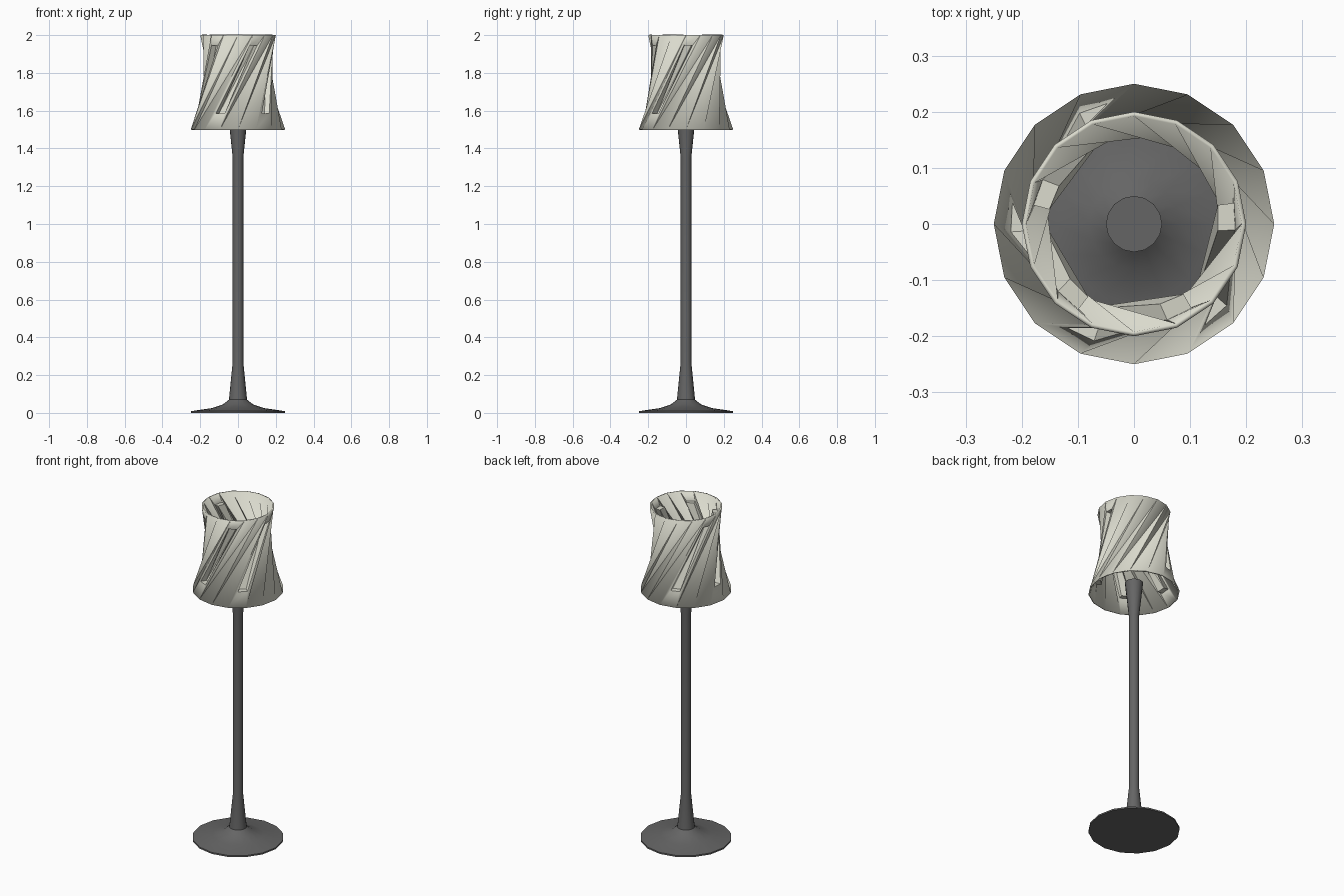
import bpy, bmesh, math
from mathutils import Vector

if "Cube" in bpy.data.objects:
    bpy.data.objects.remove(bpy.data.objects["Cube"])

SIDES = 16
STEP = 2 * math.pi / SIDES


def material(name, rgb):
    m = bpy.data.materials.new(name)
    m.diffuse_color = (*rgb, 1)
    m.use_nodes = True
    m.node_tree.nodes["Principled BSDF"].inputs["Base Color"].default_value = m.diffuse_color
    return m


def finish(bm, name, mat, angle):
    me = bpy.data.meshes.new(name)
    bm.to_mesh(me)
    bm.free()
    me.materials.append(mat)
    me.shade_smooth()
    me.set_sharp_from_angle(angle=math.radians(angle))
    ob = bpy.data.objects.new(name, me)
    bpy.context.collection.objects.link(ob)
    return ob


def ring(bm, r, z, turn=0):
    return [bm.verts.new((r * math.cos((i + turn) * STEP),
                          r * math.sin((i + turn) * STEP), z)) for i in range(SIDES)]


dark = material("dark grey metal", (0.13, 0.13, 0.13))
cream = material("cream shade", (0.70, 0.70, 0.61))

# Base and stem: one lathed profile with closed ends
profile = [(0.25, 0.0), (0.25, 0.009), (0.14, 0.025), (0.08, 0.045), (0.048, 0.07),
           (0.028, 0.27), (0.028, 1.35), (0.05, 1.56)]
bm = bmesh.new()
rings = [ring(bm, r, z) for r, z in profile]
for lo, hi in zip(rings, rings[1:]):
    for i in range(SIDES):
        j = (i + 1) % SIDES
        bm.faces.new((lo[i], lo[j], hi[j], hi[i]))
bm.faces.new(rings[0][::-1])
bm.faces.new(rings[-1])
finish(bm, "base_and_stem", dark, 40)

# Twisted shade: the top ring is turned three steps against the bottom ring
SLOTS = (4, 7, 10, 13)
DEPTH = 0.033
bm = bmesh.new()
bot = ring(bm, 0.25, 1.5)
top = ring(bm, 0.20, 2.0, 3)
for i in range(SIDES):
    j = (i + 1) % SIDES
    outer = [bot[i], bot[j], top[j], top[i]]
    if i not in SLOTS:
        # folded inward along the diagonal
        bm.faces.new((outer[0], outer[1], outer[2]))
        bm.faces.new((outer[0], outer[2], outer[3]))
        continue
    # slanted recessed slot: frame, side walls and floor
    rim, floor = [], []
    for u, v in ((0.2, 0.17), (0.8, 0.17), (0.8, 0.89), (0.2, 0.89)):
        p = outer[0].co.lerp(outer[1].co, u).lerp(outer[3].co.lerp(outer[2].co, u), v)
        inward = Vector((p.x, p.y, 0)).normalized() * DEPTH
        rim.append(bm.verts.new(p))
        floor.append(bm.verts.new(p - inward))
    for a in range(4):
        b = (a + 1) % 4
        bm.faces.new((outer[a], outer[b], rim[b], rim[a]))
        bm.faces.new((rim[a], rim[b], floor[b], floor[a]))
    bm.faces.new((floor[0], floor[1], floor[2]))
    bm.faces.new((floor[0], floor[2], floor[3]))
shade = finish(bm, "twisted_shade", cream, 35)

# Thin wall
wall = shade.modifiers.new("wall", 'SOLIDIFY')
wall.thickness = 0.008
wall.offset = -1
